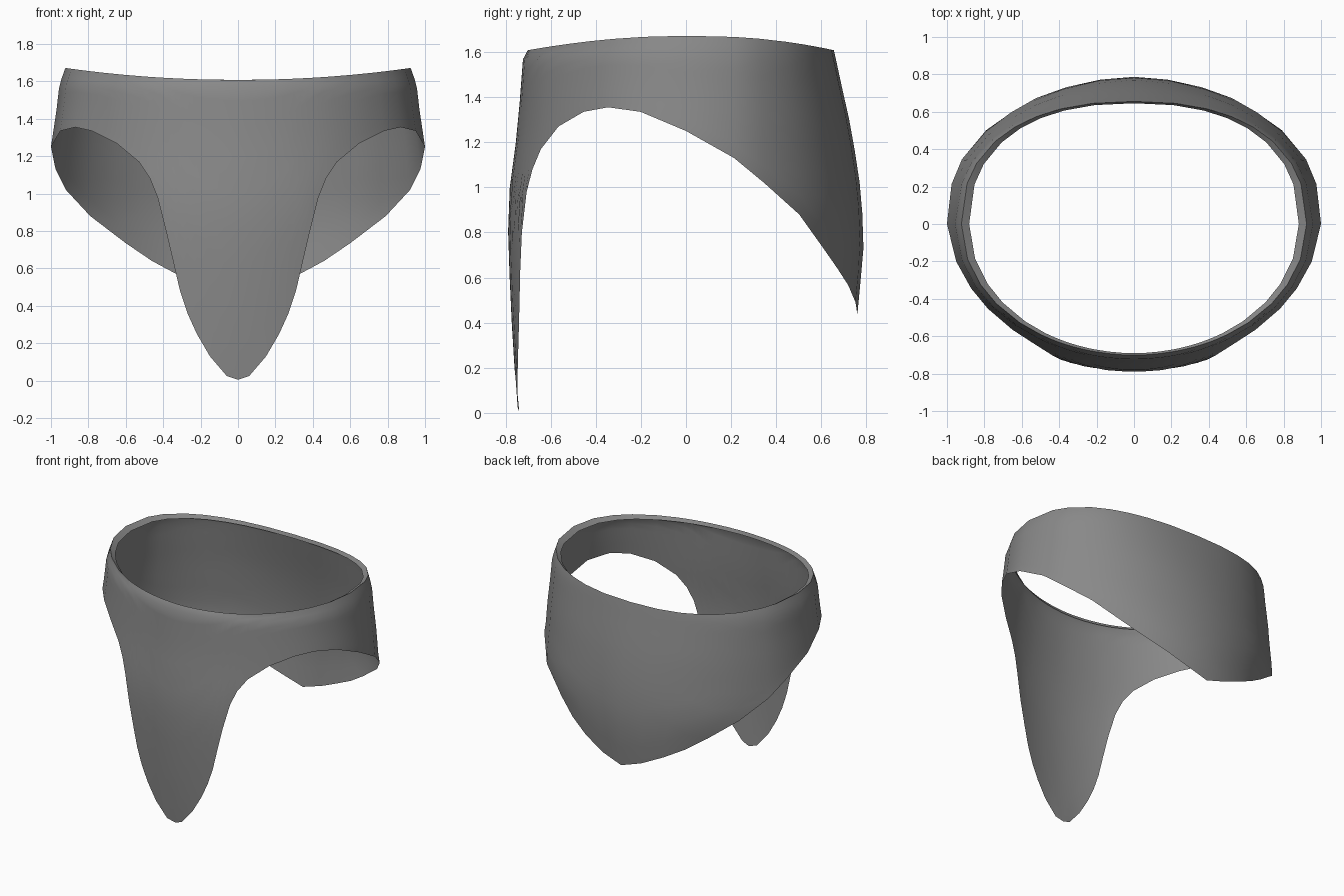
import bpy, bmesh, math

if "Cube" in bpy.data.objects:
    bpy.data.objects.remove(bpy.data.objects["Cube"])

# One plain grey cloth colour
grey = bpy.data.materials.new("grey cloth")
grey.diffuse_color = (0.25, 0.25, 0.25, 1)
grey.use_nodes = True
grey.node_tree.nodes["Principled BSDF"].inputs["Base Color"].default_value = grey.diffuse_color

# Section sizes by height: z, half width front, half width back, depth front, depth back
SECTIONS = [(0.00, 1.00, 0.85, 0.737, 0.74), (0.03, 1.00, 0.85, 0.75, 0.74),
            (0.44, 1.00, 0.85, 0.775, 0.76), (0.72, 1.00, 0.93, 0.787, 0.787),
            (0.87, 1.00, 1.03, 0.79, 0.783), (1.02, 1.00, 1.03, 0.78, 0.77),
            (1.25, 1.00, 1.00, 0.747, 0.735), (1.45, 0.97, 0.97, 0.732, 0.69),
            (1.58, 0.955, 0.955, 0.722, 0.662), (1.61, 0.945, 0.945, 0.70, 0.655),
            (1.68, 0.92, 0.92, 0.69, 0.64)]

# Lower hem, from the front tip round the hip to the back point: x, z
HEM_FRONT = [(0, 0.005), (0.06, 0.025), (0.15, 0.13), (0.22, 0.25), (0.27, 0.36),
             (0.31, 0.48), (0.345, 0.63), (0.385, 0.80), (0.43, 0.98), (0.47, 1.08),
             (0.53, 1.17), (0.65, 1.27), (0.78, 1.335), (0.87, 1.355), (0.95, 1.335), (1.0, 1.25)]
HEM_BACK = [(0.975, 1.13), (0.92, 1.02), (0.79, 0.88), (0.6, 0.735), (0.46, 0.64),
            (0.32, 0.565), (0.16, 0.49), (0, 0.437)]
ROWS = [0, 0.12, 0.25, 0.38, 0.5, 0.62, 0.74, 0.85, 0.93, 0.975, 1]


def section(z):
    z = min(max(z, 0), 1.68)
    for lo, hi in zip(SECTIONS, SECTIONS[1:]):
        if z <= hi[0]:
            f = (z - lo[0]) / (hi[0] - lo[0])
            return [a + (b - a) * f for a, b in zip(lo[1:], hi[1:])]


def point(t, z):
    """Point on the body wall at angle t (0 = front, pi = back)."""
    wf, wb, df, db = section(z)
    s, c = math.sin(t), math.cos(t)
    if c >= 0:
        return (wf * s, -df * c, z)
    # the waist is a little squarer at the back
    e = 1 - 0.14 * min(max((z - 1.1) / 0.5, 0), 1)
    return (wb * abs(s) ** e, db * abs(c) ** e, z)


def column_angles():
    cols = []
    for x, z in HEM_FRONT:
        cols.append((math.asin(min(1, x / section(z)[0])), z))
    for x, z in HEM_BACK:
        cols.append((math.pi - math.asin(min(1, x / section(z)[1])), z))
    return cols


# Wrapped cloth: half the wall plus a narrow turned-in waist edge
bm = bmesh.new()
grid = []
for t, low in column_angles():
    top = 1.608 + 0.064 * math.sin(t) ** 2
    col = [bm.verts.new(point(t, low + (top - low) * r)) for r in ROWS]
    x, y, z = col[-1].co
    col.append(bm.verts.new((x * 0.955, y * 0.985, z - 0.025)))
    grid.append(col)
for a, b in zip(grid, grid[1:]):
    for i in range(len(a) - 1):
        bm.faces.new((a[i], b[i], b[i + 1], a[i + 1]))

# Mirror to the other side and weld along the centre
geom = bm.verts[:] + bm.edges[:] + bm.faces[:]
bmesh.ops.mirror(bm, geom=geom, axis='X', merge_dist=0.0005)
bmesh.ops.remove_doubles(bm, verts=bm.verts[:], dist=0.0005)
bmesh.ops.recalc_face_normals(bm, faces=bm.faces[:])

mesh = bpy.data.meshes.new("wrapped_loincloth")
bm.to_mesh(mesh)
bm.free()
mesh.materials.append(grey)
cloth = bpy.data.objects.new("wrapped_loincloth", mesh)
bpy.context.collection.objects.link(cloth)
bpy.context.view_layer.objects.active = cloth
cloth.select_set(True)
bpy.ops.object.shade_smooth_by_angle(angle=math.radians(50))
